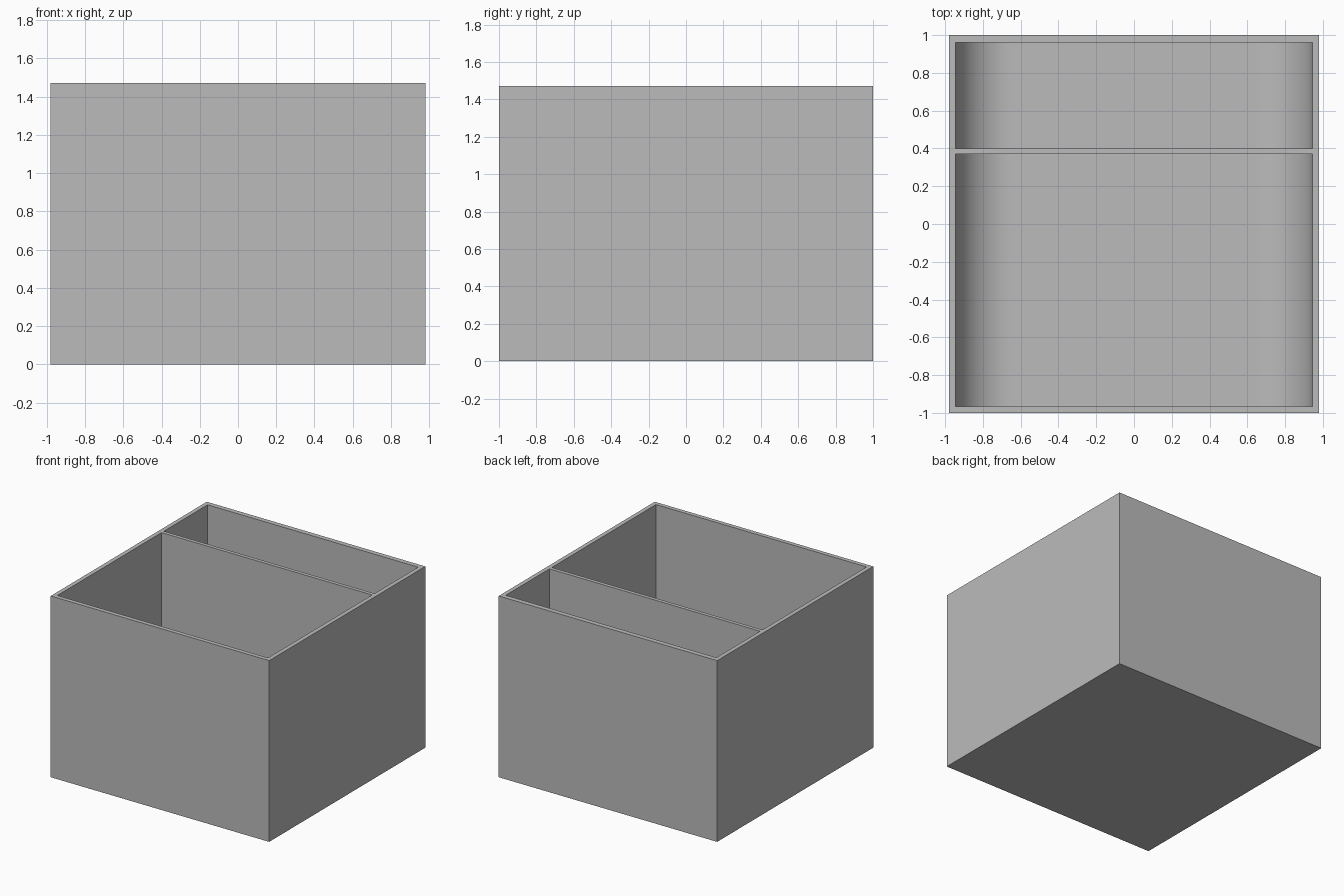
import bpy
import bmesh
from math import sin, cos, pi

# Remove the default cube
if "Cube" in bpy.data.objects:
    bpy.data.objects.remove(bpy.data.objects["Cube"])

HALF_X, HALF_Y, HEIGHT = 0.98, 1.0, 1.47
INNER_X, FLOOR, RADIUS, STEPS = 0.945, 0.035, 0.3, 20
POCKETS = {"large_pocket": (-0.965, 0.37), "small_pocket": (0.40, 0.96)}

grey = bpy.data.materials.new("plain_grey")
grey.use_nodes = True
colour = (0.5, 0.5, 0.5, 1)
grey.diffuse_color = colour
grey.node_tree.nodes["Principled BSDF"].inputs["Base Color"].default_value = colour


def extrude_profile(name, profile, y0, y1):
    """Solid made by sweeping an x-z outline along y."""
    bm = bmesh.new()
    face = bm.faces.new([bm.verts.new((x, y0, z)) for x, z in profile])
    swept = bmesh.ops.extrude_face_region(bm, geom=[face])["geom"]
    verts = [g for g in swept if isinstance(g, bmesh.types.BMVert)]
    bmesh.ops.translate(bm, vec=(0, y1 - y0, 0), verts=verts)
    bmesh.ops.recalc_face_normals(bm, faces=bm.faces)
    mesh = bpy.data.meshes.new(name)
    bm.to_mesh(mesh)
    bm.free()
    mesh.materials.append(grey)
    obj = bpy.data.objects.new(name, mesh)
    bpy.context.collection.objects.link(obj)
    return obj


# Outer block
block = [(-HALF_X, 0), (HALF_X, 0), (HALF_X, HEIGHT), (-HALF_X, HEIGHT)]
tray = extrude_profile("divided_tray", block, -HALF_Y, HALF_Y)

# Pocket section: open top, scooped bottom corners on both sides
scoop = []
for i in range(STEPS + 1):
    a = i / STEPS * pi / 2
    scoop.append((INNER_X - RADIUS + RADIUS * sin(a),
                  FLOOR + RADIUS - RADIUS * cos(a)))
right_half = scoop + [(INNER_X, HEIGHT + 0.2)]
section = right_half + [(-x, z) for x, z in reversed(right_half)]

# Cut both pockets, leaving the divider between them
bpy.ops.object.select_all(action="DESELECT")
bpy.context.view_layer.objects.active = tray
tray.select_set(True)
for name, (y0, y1) in POCKETS.items():
    cutter = extrude_profile(name, section, y0, y1)
    cutter.hide_render = True
    cut = tray.modifiers.new(name, "BOOLEAN")
    cut.operation = "DIFFERENCE"
    cut.solver = "EXACT"
    cut.object = cutter
    bpy.ops.object.modifier_apply(modifier=cut.name)
    bpy.data.objects.remove(cutter)

# Smooth scoops, crisp walls
bpy.ops.object.shade_smooth_by_angle(angle=pi / 6)
weighted = tray.modifiers.new("flat_walls", "WEIGHTED_NORMAL")
weighted.keep_sharp = True
